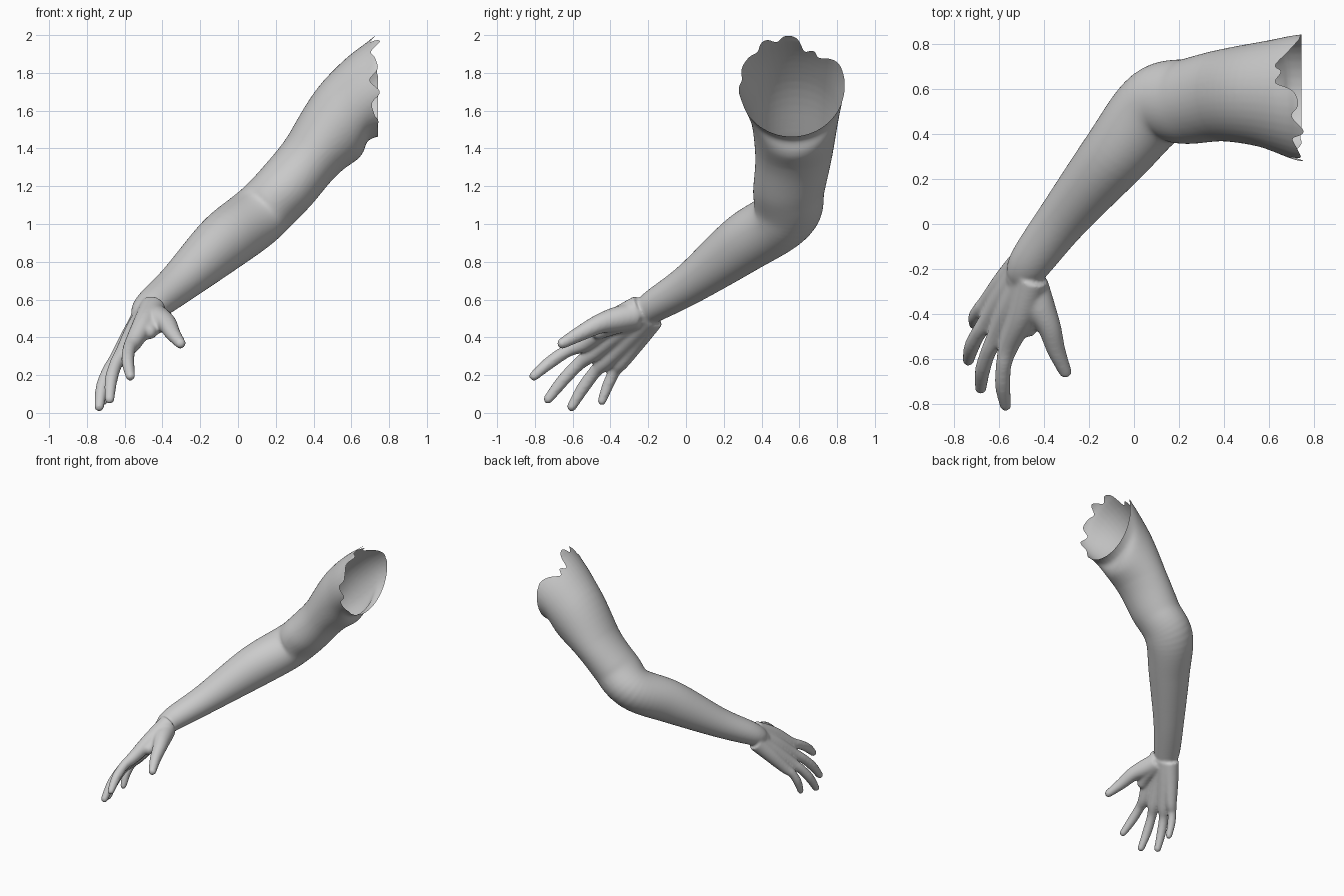
import bpy, bmesh, math
from mathutils import Vector

cube = bpy.data.objects.get("Cube")
if cube:
    bpy.data.objects.remove(cube, do_unlink=True)

SIDES, STEPS = 40, 8
Z = Vector((0, 0, 1))


def catmull(p0, p1, p2, p3, t):
    return (2 * p1 + (p2 - p0) * t + (2 * p0 - 5 * p1 + 4 * p2 - p3) * t ** 2
            + (3 * p1 - p0 - 3 * p2 + p3) * t ** 3) / 2


def sample(keys):
    """Smoothly interpolate rows of (x, y, z, side radius, up radius)."""
    rows = [keys[0]] + keys + [keys[-1]]
    out = []
    for i in range(len(keys) - 1):
        for k in range(STEPS):
            out.append([catmull(*c, k / STEPS) for c in zip(*rows[i:i + 4])])
    return out + [list(keys[-1])]


def tube(bm, keys, flare=0):
    """Sweep an elliptical section along the keys and round off the far end.
    The first sections turn to face +x over the length of the flare."""
    rows = sample(keys)
    path = [Vector(r[:3]) for r in rows]
    rings = []
    for i, row in enumerate(rows):
        n = (path[max(i - 1, 0)] - path[min(i + 1, len(path) - 1)]).normalized()
        if flare:
            turn = min(1, max(0, 1.8 - i / (STEPS * flare)))
            n = n.lerp(Vector((1, 0, 0)), turn).normalized()
        rings.append((path[i], n, row[3], row[4]))
    c, n, a, b = rings[-1]
    for k in range(1, 6):
        ang = k * math.pi / 11
        rings.append((c - n * min(a, b) * math.sin(ang), n,
                      a * math.cos(ang), b * math.cos(ang)))
    loops = []
    for c, n, a, b in rings:
        s = Z.cross(n).normalized()
        u = n.cross(s)
        turns = [2 * math.pi * j / SIDES for j in range(SIDES)]
        loops.append([bm.verts.new(c + s * a * math.cos(t) + u * b * math.sin(t))
                      for t in turns])
    faces = [bm.faces.new(loops[0]), bm.faces.new(loops[-1])]
    for lo, hi in zip(loops, loops[1:]):
        for j in range(SIDES):
            k = (j + 1) % SIDES
            faces.append(bm.faces.new((lo[j], lo[k], hi[k], hi[j])))
    bmesh.ops.recalc_face_normals(bm, faces=faces)


def round_tube(bm, keys):
    tube(bm, [k + (k[3],) for k in keys])


bm = bmesh.new()

# Upper arm, elbow, forearm and wrist
tube(bm, [
    (.90, .56, 1.73, .29, .28),
    (.73, .56, 1.73, .28, .27),
    (.57, .575, 1.58, .235, .23),
    (.40, .57, 1.37, .205, .168),
    (.25, .545, 1.19, .19, .162),
    (.10, .52, 1.04, .178, .16),
    (-.08, .31, .90, .153, .157),
    (-.31, .03, .69, .114, .11),
    (-.46, -.17, .565, .095, .085),
    (-.50, -.24, .51, .07, .065),
], flare=1.6)

# Fingers, each with the palm bone that carries it: wrist, palm, knuckle, tip
fingers = {
    "index": ((-.45, -.24, .555), (-.495, -.40, .475), (-.555, -.54, .37), (-.57, -.805, .195)),
    "middle": ((-.47, -.22, .53), (-.54, -.36, .43), (-.605, -.49, .32), (-.68, -.73, .073)),
    "ring": ((-.485, -.20, .515), (-.565, -.31, .395), (-.64, -.42, .28), (-.735, -.605, .033)),
    "little": ((-.50, -.18, .50), (-.575, -.26, .385), (-.645, -.34, .27), (-.71, -.445, .063)),
}
bend = Vector((-.018, -.004, .014))
for name, joints in fingers.items():
    wrist, palm, knuckle, tip = map(Vector, joints)
    slim = .9 if name == "little" else 1
    spots = [(wrist, .072), (palm, .06), (knuckle, .045),
             (knuckle.lerp(tip, .3) + bend, .035),
             (knuckle.lerp(tip, .65) + bend, .034), (tip, .026)]
    round_tube(bm, [(*p, r * slim) for p, r in spots])

# Thumb and the web beside it
round_tube(bm, [(-.45, -.27, .515, .07), (-.415, -.37, .495, .066),
                (-.375, -.46, .47, .052), (-.345, -.56, .42, .041),
                (-.305, -.655, .368, .029)])
round_tube(bm, [(-.45, -.28, .50, .06), (-.45, -.38, .47, .056),
                (-.47, -.46, .43, .042)])

mesh = bpy.data.meshes.new("arm")
bm.to_mesh(mesh)
bm.free()
arm = bpy.data.objects.new("arm", mesh)
bpy.context.collection.objects.link(arm)
bpy.context.view_layer.objects.active = arm
arm.select_set(True)

# Fuse the parts into one soft skin
fuse = arm.modifiers.new("fuse", 'REMESH')
fuse.mode = 'VOXEL'
fuse.voxel_size = .009
soften = arm.modifiers.new("soften", 'SMOOTH')
soften.factor = .5
soften.iterations = 10
for mod in (fuse.name, soften.name):
    bpy.ops.object.modifier_apply(modifier=mod)


# Ragged open end at the shoulder: smooth below, torn above and in front
def torn_edge(co):
    t = math.atan2(co.z - 1.73, co.y - .56) % (2 * math.pi)
    torn = min(1, max(0, (t - .2) * 3)) * min(1, max(0, (4.1 - t) * 3))
    dip = .1 * math.exp(-((t - 1) / .4) ** 2)
    return .742 - dip - torn * (.018 + .02 * math.sin(11 * t) + .008 * math.sin(17 * t))


bm = bmesh.new()
bm.from_mesh(arm.data)
for v in bm.verts:
    v.co.x -= torn_edge(v.co)
bmesh.ops.bisect_plane(bm, geom=bm.verts[:] + bm.edges[:] + bm.faces[:],
                       plane_co=(0, 0, 0), plane_no=(1, 0, 0), clear_outer=True)
for v in bm.verts:
    v.co.x += torn_edge(v.co)
bm.to_mesh(arm.data)
bm.free()

# Plain grey skin
grey = bpy.data.materials.new("plain grey")
grey.use_nodes = True
colour = (.6, .6, .6, 1)
grey.diffuse_color = colour
grey.node_tree.nodes["Principled BSDF"].inputs["Base Color"].default_value = colour
arm.data.materials.clear()
arm.data.materials.append(grey)
for p in arm.data.polygons:
    p.material_index = 0
    p.use_smooth = True
